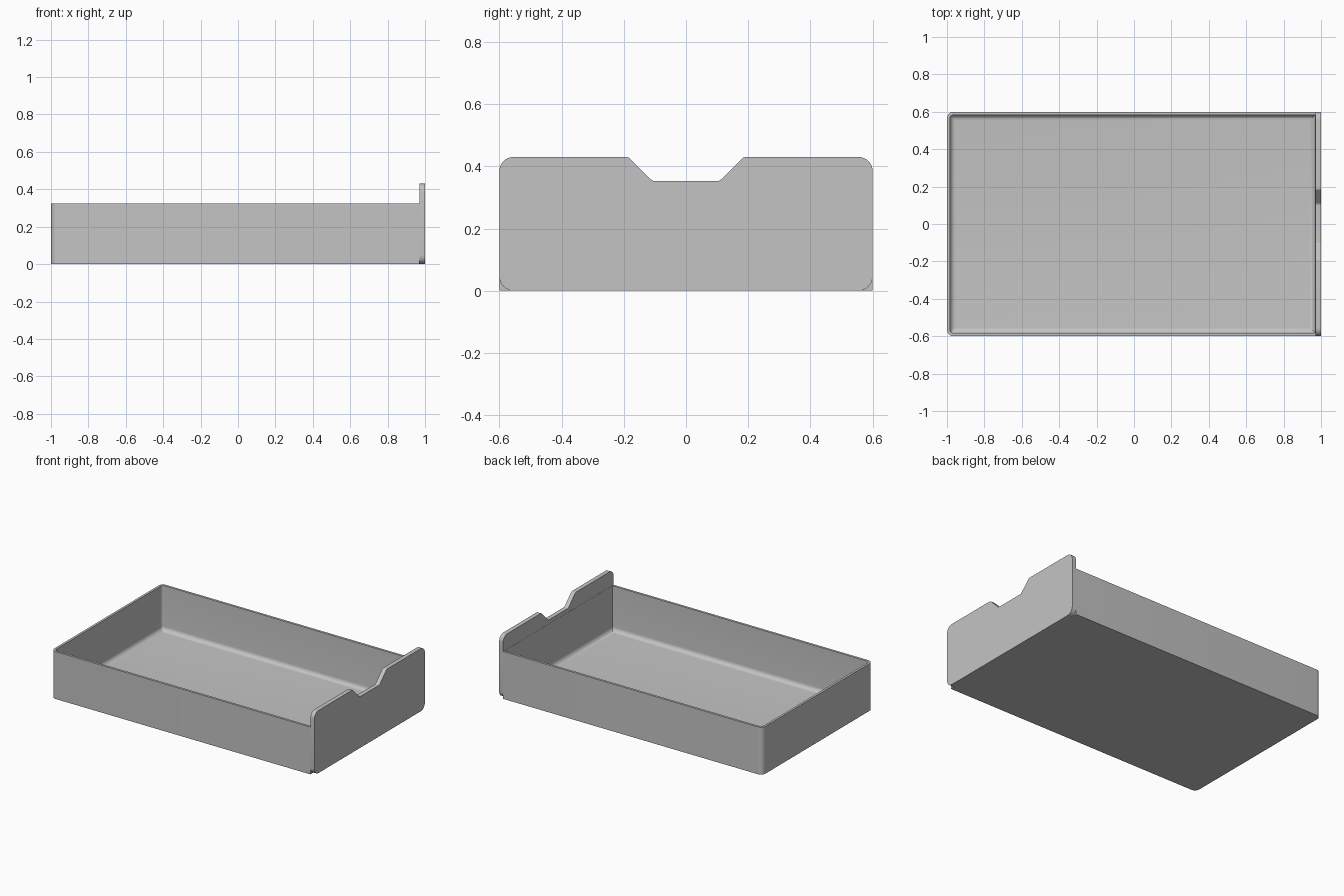
import bpy, bmesh, math
from mathutils import Vector

if "Cube" in bpy.data.objects:
    bpy.data.objects.remove(bpy.data.objects["Cube"])

grey = bpy.data.materials.new("light_grey")
grey.diffuse_color = (0.55, 0.55, 0.55, 1)
grey.use_nodes = True
grey.node_tree.nodes["Principled BSDF"].inputs["Base Color"].default_value = grey.diffuse_color


def rounded(corners, steps=8):
    """Round each (x, y, radius) corner of a closed outline."""
    out = []
    n = len(corners)
    for i, (x, y, r) in enumerate(corners):
        p = Vector((x, y))
        if r <= 0:
            out.append(p)
            continue
        a = (Vector(corners[i - 1][:2]) - p).normalized()
        b = (Vector(corners[(i + 1) % n][:2]) - p).normalized()
        half = a.angle(b) / 2
        centre = p + (a + b).normalized() * (r / math.sin(half))
        start = p + a * (r / math.tan(half)) - centre
        end = p + b * (r / math.tan(half)) - centre
        sweep = math.atan2(start.x * end.y - start.y * end.x, start.dot(end))
        for k in range(steps + 1):
            t = sweep * k / steps
            c, s = math.cos(t), math.sin(t)
            out.append(centre + Vector((start.x * c - start.y * s,
                                        start.x * s + start.y * c)))
    return out


def loft(name, loops):
    """Skin a stack of equal-length loops and cap both ends."""
    bm = bmesh.new()
    rings = [[bm.verts.new(p) for p in loop] for loop in loops]
    for lo, hi in zip(rings, rings[1:]):
        for i in range(len(lo)):
            j = (i + 1) % len(lo)
            bm.faces.new((lo[i], lo[j], hi[j], hi[i]))
    bm.faces.new(rings[0])
    bm.faces.new(rings[-1])
    bmesh.ops.recalc_face_normals(bm, faces=bm.faces)
    mesh = bpy.data.meshes.new(name)
    bm.to_mesh(mesh)
    bm.free()
    obj = bpy.data.objects.new(name, mesh)
    bpy.context.collection.objects.link(obj)
    mesh.materials.append(grey)
    bpy.ops.object.select_all(action='DESELECT')
    obj.select_set(True)
    bpy.context.view_layer.objects.active = obj
    bpy.ops.object.shade_smooth_by_angle(angle=math.radians(30))
    return obj


# Tray: thin walls, rounded rear corners, filleted floor edge
def tray_loop(inset, right, z):
    r = max(0.035 - inset, 0.003)
    x, y = -1 + inset, 0.6 - inset
    return [(p.x, p.y, z) for p in rounded(
        [(x, -y, r), (right, -y, 0), (right, y, 0), (x, y, r)])]


WALL, FLOOR, FILLET, RIM, END = 0.016, 0.016, 0.03, 0.325, 0.97
loops = [tray_loop(0, END, 0), tray_loop(0, END, RIM),
         tray_loop(WALL, END - 0.001, RIM)]
for k in range(9):
    a = math.pi / 2 * k / 8
    d = FILLET * (1 - math.cos(a))
    loops.append(tray_loop(WALL + d, END - 0.001 - d,
                           FLOOR + FILLET * (1 - math.sin(a))))
loft("tray", loops)

# Front panel: rounded plate with a finger notch in its top edge
half = [(0.6, 0, 0.045), (0.6, 0.43, 0.045),
        (0.185, 0.43, 0.02), (0.107, 0.352, 0.02)]
outline = rounded(half + [(-y, z, r) for y, z, r in reversed(half)])
loft("end_panel", [[(x, p.x, p.y) for p in outline] for x in (END, 1.0)])
